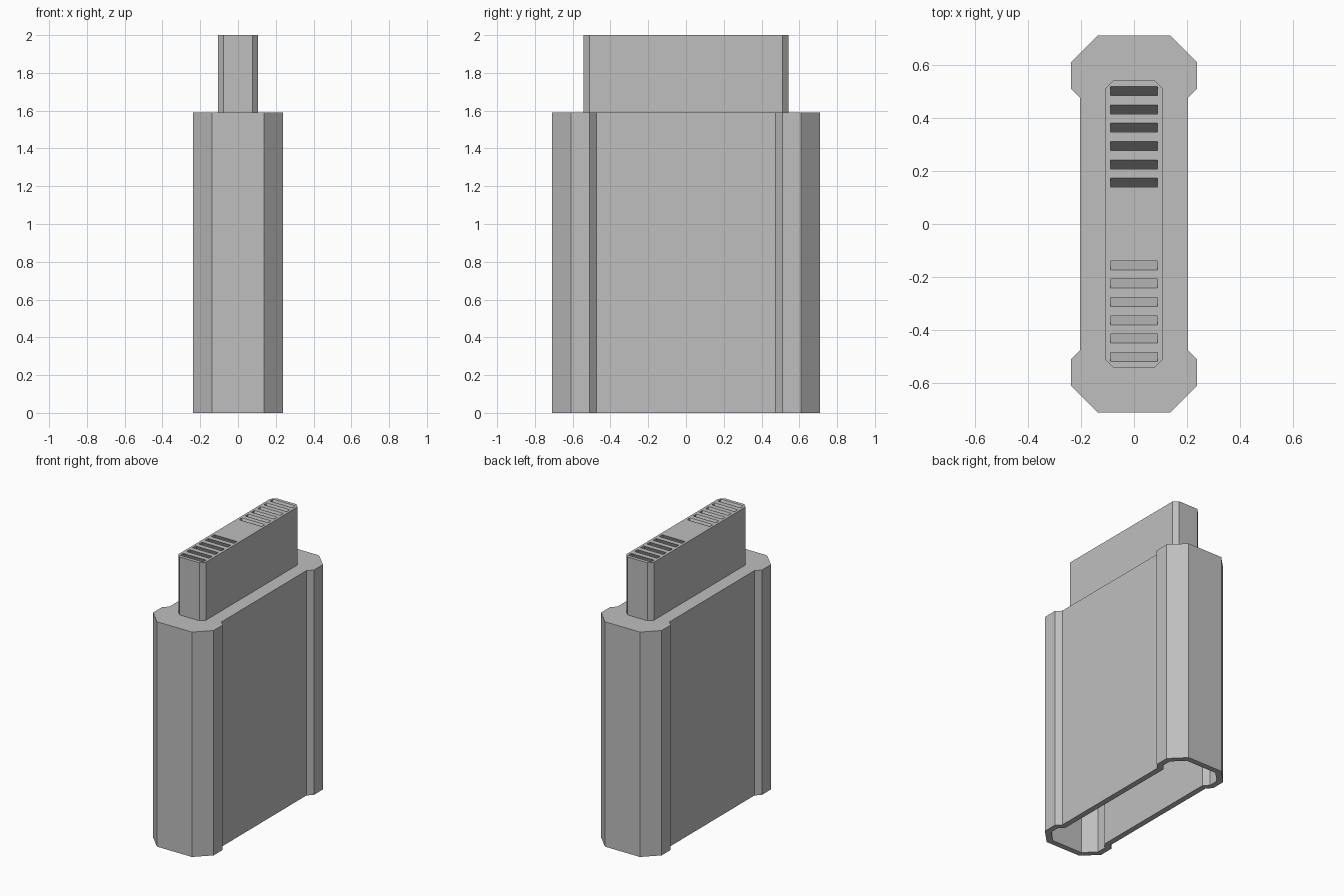
import bpy, bmesh
from math import radians, tan
from mathutils import Vector

cube = bpy.data.objects.get("Cube")
if cube:
    bpy.data.objects.remove(cube, do_unlink=True)

BODY_TOP, TAB_TOP, WALL = 1.59, 2.0, 0.04

# One plain grey plastic
grey = bpy.data.materials.new("grey plastic")
grey.use_nodes = True
grey.diffuse_color = (0.52, 0.52, 0.52, 1)
grey.node_tree.nodes["Principled BSDF"].inputs["Base Color"].default_value = grey.diffuse_color


def four_way(quarter):
    """Mirror a quarter outline (listed counter-clockwise in +x +y) to a full one."""
    half = quarter + [(-x, y) for x, y in reversed(quarter)]
    return half + [(-x, -y) for x, y in half]


def inset(outline, distance):
    """Move every edge of a counter-clockwise outline inwards by distance."""
    result = []
    points = [Vector(p) for p in outline]
    for i, p in enumerate(points):
        a = (p - points[i - 1]).normalized()
        b = (points[(i + 1) % len(points)] - p).normalized()
        na, nb = Vector((-a.y, a.x)), Vector((-b.y, b.x))
        result.append(tuple(p + (na + nb) * distance / (1 + na.dot(nb))))
    return result


def loft(bm, sections):
    """Skin a closed solid through (outline, height) sections."""
    rings = [[bm.verts.new((x, y, z)) for x, y in outline] for outline, z in sections]
    for low, high in zip(rings, rings[1:]):
        n = len(low)
        for i in range(n):
            j = (i + 1) % n
            bm.faces.new((low[i], low[j], high[j], high[i]))
    bm.faces.new(rings[0][::-1])
    bm.faces.new(rings[-1])


def make_object(name, bm):
    bmesh.ops.recalc_face_normals(bm, faces=bm.faces)
    mesh = bpy.data.meshes.new(name)
    bm.to_mesh(mesh)
    bm.free()
    mesh.materials.append(grey)
    obj = bpy.data.objects.new(name, mesh)
    bpy.context.collection.objects.link(obj)
    return obj


# Hollow housing, open underneath, with thicker chamfered ends
outer = four_way([(0.203, 0.475), (0.237, 0.51), (0.237, 0.61), (0.137, 0.71)])
inner = inset(outer, WALL)
bm = bmesh.new()
loft(bm, [(inner, BODY_TOP - WALL), (inner, 0), (outer, 0), (outer, BODY_TOP)])
make_object("housing", bm)

# Narrow connector tab on top
bm = bmesh.new()
tab_outline = four_way([(0.107, 0.512), (0.077, 0.542)])
loft(bm, [(tab_outline, BODY_TOP), (tab_outline, TAB_TOP)])
tab = make_object("connector_tab", bm)

# Two rows of slots that lean down towards the middle
bm = bmesh.new()
depth, lift = 0.1, 0.02
slope = tan(radians(66))
for side in (-1, 1):
    for i in range(6):
        y = side * (0.156 + 0.069 * i)
        sections = []
        for z in (-depth, lift):
            centre = y + side * z / slope
            sections.append(([(-0.089, centre - 0.017), (0.089, centre - 0.017),
                              (0.089, centre + 0.017), (-0.089, centre + 0.017)],
                             TAB_TOP + z))
        loft(bm, sections)
cutter = make_object("slot_cutter", bm)
cutter.hide_render = True

cut = tab.modifiers.new("slots", 'BOOLEAN')
cut.operation = 'DIFFERENCE'
cut.solver = 'EXACT'
cut.object = cutter

# Bake the cut and drop the cutter
graph = bpy.context.evaluated_depsgraph_get()
baked = bpy.data.meshes.new_from_object(tab.evaluated_get(graph))
tab.modifiers.clear()
tab.data = baked
bpy.data.objects.remove(cutter, do_unlink=True)
